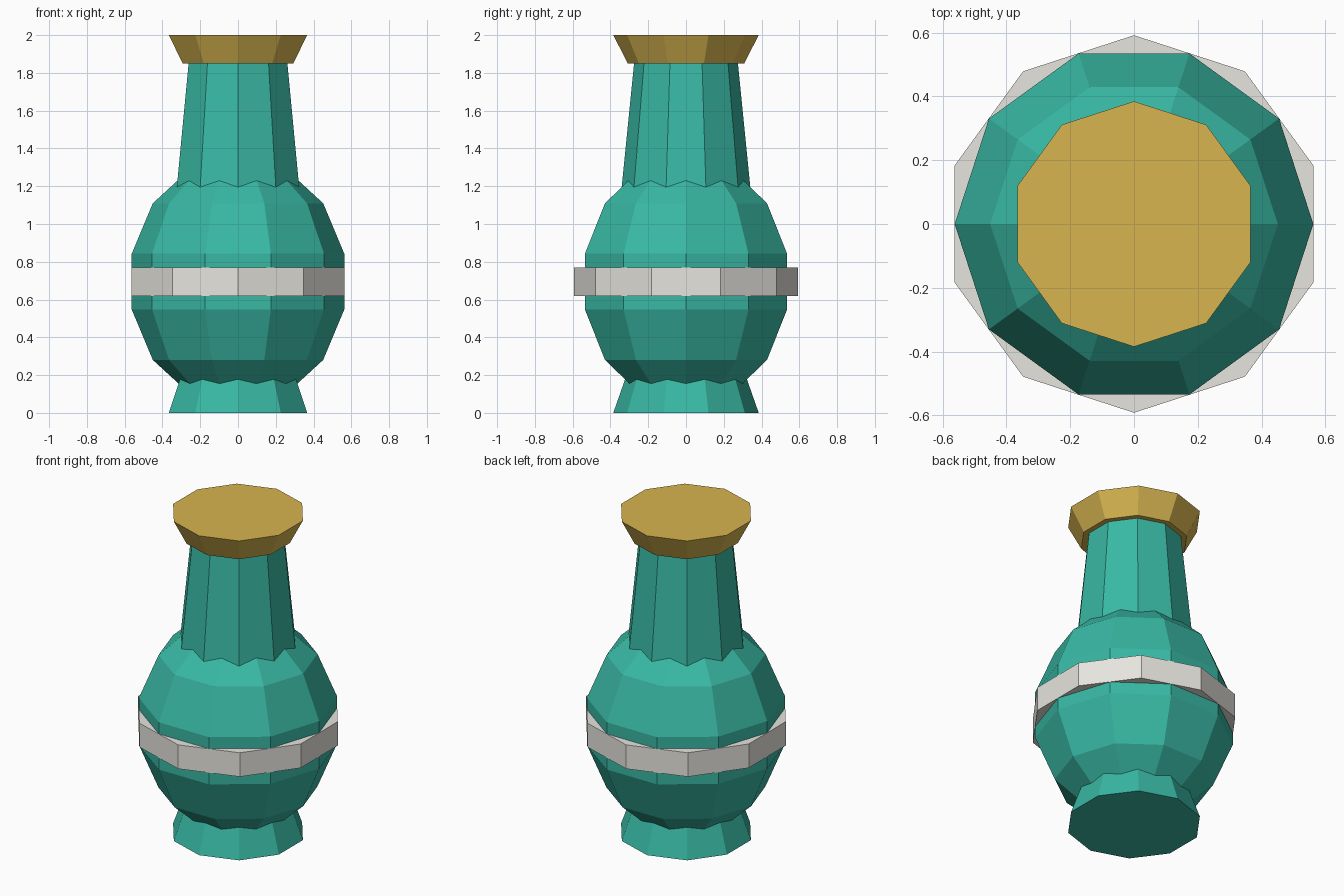
import bpy
import math

if "Cube" in bpy.data.objects:
    bpy.data.objects.remove(bpy.data.objects["Cube"])


def material(name, rgb):
    m = bpy.data.materials.new(name)
    m.diffuse_color = (*rgb, 1)
    m.use_nodes = True
    m.node_tree.nodes["Principled BSDF"].inputs["Base Color"].default_value = m.diffuse_color
    return m


teal = material("teal_glaze", (0.04, 0.48, 0.37))
gold = material("gold", (0.68, 0.46, 0.08))
ivory = material("ivory", (0.80, 0.78, 0.73))


def finish(name, mat):
    obj = bpy.context.object
    obj.name = name
    obj.data.materials.append(mat)
    return obj


def frustum(name, z0, z1, r0, r1, mat):
    # ten-sided, with a corner facing +y and -y
    bpy.ops.mesh.primitive_cone_add(vertices=10, radius1=r0, radius2=r1,
                                    depth=z1 - z0, location=(0, 0, (z0 + z1) / 2))
    return finish(name, mat)


# Flared foot
frustum("foot", 0, 0.22, 0.385, 0.308, teal)

# Faceted round belly, corner facing +x
bpy.ops.mesh.primitive_uv_sphere_add(segments=10, ring_count=7, radius=1,
                                     location=(0, 0, 0.695))
belly = finish("belly", teal)
belly.scale = (0.577, 0.577, 0.665)
first = max(belly.data.vertices, key=lambda v: (round(v.co.xy.length, 3), v.co.x)).co
belly.rotation_euler.z = -math.atan2(first.y, first.x)

# Band around the belly
frustum("band", 0.62, 0.77, 0.592, 0.592, ivory)

# Tapered neck
frustum("neck", 1.1, 1.86, 0.35, 0.274, teal)

# Flared lip
frustum("lip", 1.85, 2.0, 0.308, 0.385, gold)
